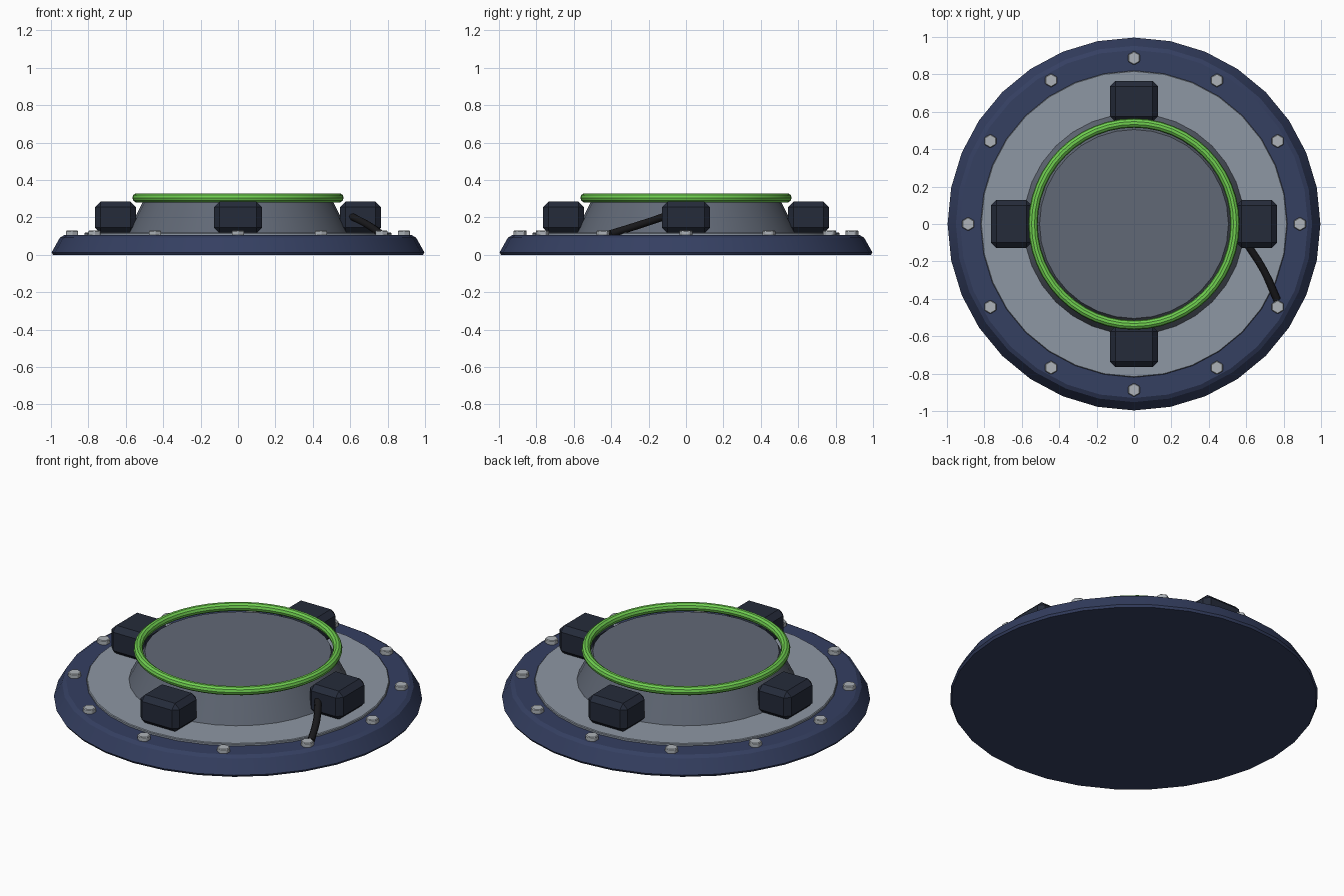
import bpy
from math import radians, pi, sin, cos

if "Cube" in bpy.data.objects:
    bpy.data.objects.remove(bpy.data.objects["Cube"])


def colour(obj, name, rgb):
    mat = bpy.data.materials.get(name) or bpy.data.materials.new(name)
    mat.diffuse_color = (*rgb, 1)
    mat.use_nodes = True
    mat.node_tree.nodes["Principled BSDF"].inputs["Base Color"].default_value = mat.diffuse_color
    obj.data.materials.append(mat)


def finish(obj, name, mat, rgb, bevel=0, smooth=True):
    obj.name = name
    colour(obj, mat, rgb)
    if bevel:
        b = obj.modifiers.new("bevel", 'BEVEL')
        b.width, b.segments, b.limit_method = bevel, 1, 'ANGLE'
    if smooth:
        bpy.ops.object.shade_smooth_by_angle(angle=radians(30))
    return obj


def cone(name, r1, r2, z0, z1, mat, rgb, bevel=0, sides=32, xy=(0, 0), smooth=True):
    bpy.ops.mesh.primitive_cone_add(vertices=sides, radius1=r1, radius2=r2, depth=z1 - z0,
                                    location=(*xy, (z0 + z1) / 2))
    return finish(bpy.context.object, name, mat, rgb, bevel, smooth)


NAVY = (0.035, 0.05, 0.12)
DARK = (0.018, 0.024, 0.042)

# Stepped body: base, deck plate, raised hub
cone("base", 1.004, 0.945, 0, 0.105, "navy", NAVY, 0.015)
cone("deck_plate", 0.82, 0.82, 0.09, 0.119, "plate_grey", (0.27, 0.31, 0.37), 0.004)
cone("hub", 0.595, 0.505, 0.11, 0.29, "hub_grey", (0.12, 0.14, 0.18))

# Glowing rim ring
bpy.ops.mesh.primitive_torus_add(major_radius=0.54, minor_radius=0.025, major_segments=48,
                                 minor_segments=10, location=(0, 0, 0.305))
finish(bpy.context.object, "rim_ring", "green", (0.16, 0.62, 0.08))

# Four clamp blocks around the hub
for i in range(4):
    a = i * pi / 2
    bpy.ops.mesh.primitive_cube_add(size=1, location=(0.655 * cos(a), 0.655 * sin(a), 0.2),
                                    rotation=(0, 0, a))
    ob = bpy.context.object
    ob.scale = (0.22, 0.257, 0.17)
    bpy.ops.object.transform_apply(location=False, rotation=False, scale=True)
    finish(ob, f"clamp_block_{i + 1}", "dark", DARK, 0.03, smooth=False)

# Twelve hex bolts
for i in range(12):
    a = i * pi / 6
    cone(f"bolt_{i + 1}", 0.037, 0.037, 0.095, 0.13, "bolt_grey", (0.42, 0.45, 0.48), 0.004,
         sides=6, xy=(0.887 * cos(a), 0.887 * sin(a)), smooth=False)

# Cable from one clamp down to the deck
curve = bpy.data.curves.new("cable", 'CURVE')
curve.dimensions = '3D'
curve.bevel_depth = 0.02
curve.bevel_resolution = 2
curve.use_fill_caps = True
sp = curve.splines.new('BEZIER')
pts = [(0.60, -0.10, 0.21), (0.695, -0.25, 0.16), (0.765, -0.405, 0.112)]
sp.bezier_points.add(len(pts) - 1)
for bp, p in zip(sp.bezier_points, pts):
    bp.co = p
    bp.handle_left_type = bp.handle_right_type = 'AUTO'
sp.resolution_u = 6
cable = bpy.data.objects.new("cable", curve)
bpy.context.collection.objects.link(cable)
colour(cable, "black", (0.01, 0.01, 0.012))
